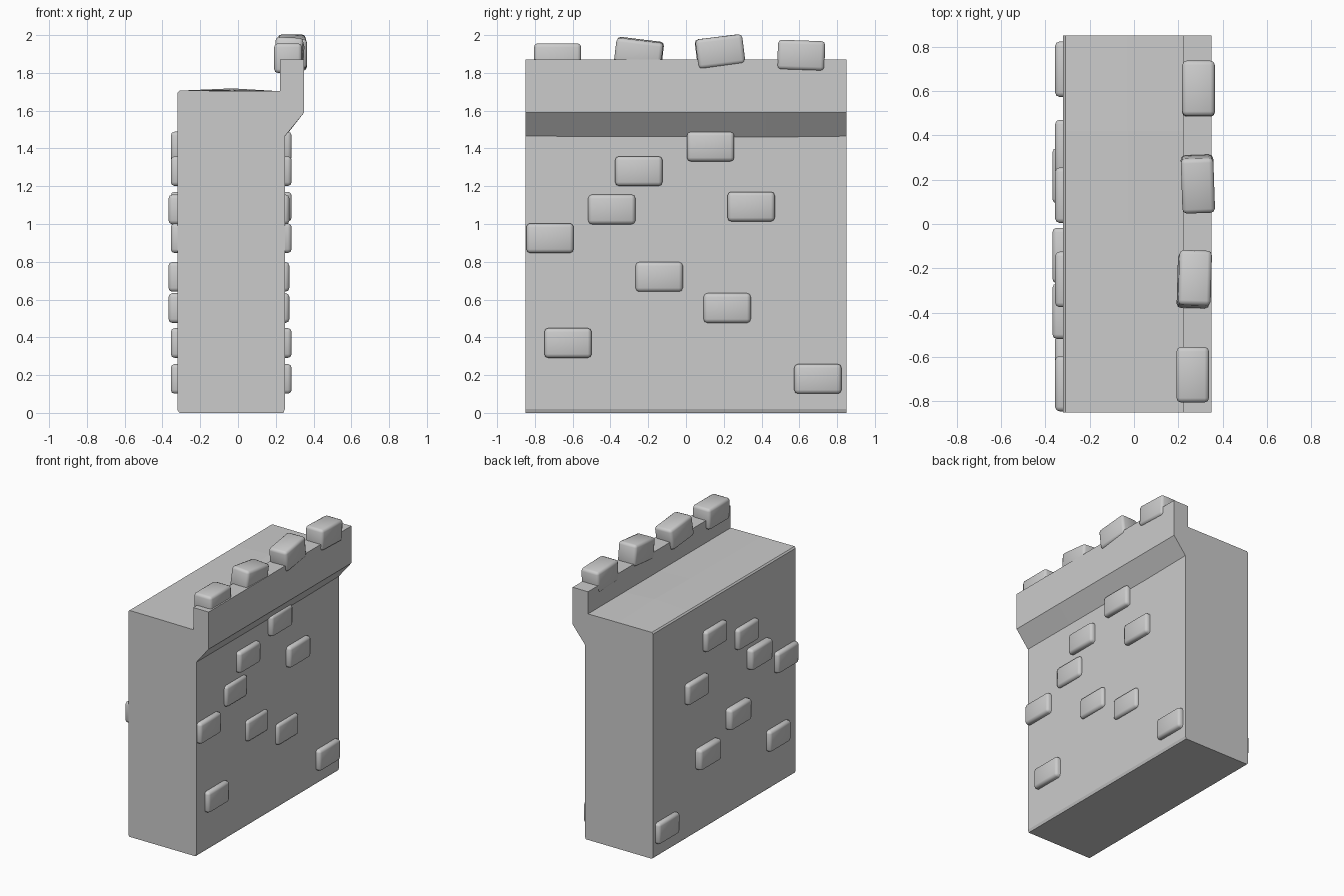
import bpy, bmesh
from math import radians

if "Cube" in bpy.data.objects:
    bpy.data.objects.remove(bpy.data.objects["Cube"])


def smooth(ob):
    for p in ob.data.polygons:
        p.use_smooth = True


# Wall body with overhanging parapet: an x-z section lofted along y
def section(bulge):
    return [(-0.31, 0), (0.24, 0), (0.248, 0.02), (0.248, 1.465 - bulge * 0.4),
            (0.35, 1.59), (0.35, 1.87), (0.222, 1.87), (0.222, 1.703),
            (-0.03, 1.705 + bulge), (-0.31, 1.706), (-0.32, 1.695), (-0.32, 0.015)]


bm = bmesh.new()
rings = []
for y, bulge in [(-0.85, 0), (-0.4, 0.003), (0, 0.006), (0.42, 0.013), (0.85, 0)]:
    rings.append([bm.verts.new((x, y, z)) for x, z in section(bulge)])
n = len(rings[0])
for a, b in zip(rings, rings[1:]):
    for i in range(n):
        j = (i + 1) % n
        bm.faces.new((a[i], a[j], b[j], b[i]))
bm.faces.new(rings[0])
bm.faces.new(rings[-1])
bmesh.ops.recalc_face_normals(bm, faces=bm.faces)
mesh = bpy.data.meshes.new("wall")
bm.to_mesh(mesh)
bm.free()
bpy.context.collection.objects.link(bpy.data.objects.new("wall", mesh))


# Rounded stone block
def stone(name, loc, size, rot=(0, 0, 0)):
    bpy.ops.mesh.primitive_cube_add(size=1, location=loc,
                                    rotation=[radians(r) for r in rot])
    ob = bpy.context.object
    ob.name = name
    ob.scale = size
    bpy.ops.object.transform_apply(location=False, rotation=False, scale=True)
    bev = ob.modifiers.new("bevel", 'BEVEL')
    bev.width = 0.02
    bev.segments = 2
    smooth(ob)
    return ob


# Stones running through the wall and showing on both faces: y, z, x shift
for i, (y, z, x) in enumerate([
        (-0.72, 0.925, -0.036), (-0.625, 0.37, -0.036), (-0.393, 1.077, -0.048),
        (-0.25, 1.28, -0.036), (-0.142, 0.72, -0.048), (0.13, 1.41, -0.036),
        (0.345, 1.092, -0.036), (0.218, 0.555, -0.048), (0.698, 0.18, -0.036)]):
    stone(f"wall_stone_{i + 1}", (x, y, z), (0.64, 0.25, 0.157))

# Tilted stones along the parapet: centre and rotation
for i, (loc, rot) in enumerate([
        ((0.265, -0.68, 1.878), (0, 0, 0)),
        ((0.272, -0.25, 1.897), (-7, 3, -2)),
        ((0.288, 0.18, 1.913), (7, 0, 2)),
        ((0.291, 0.61, 1.893), (-2, 0, 0))]):
    stone(f"parapet_stone_{i + 1}", loc, (0.147, 0.25, 0.157), rot)
